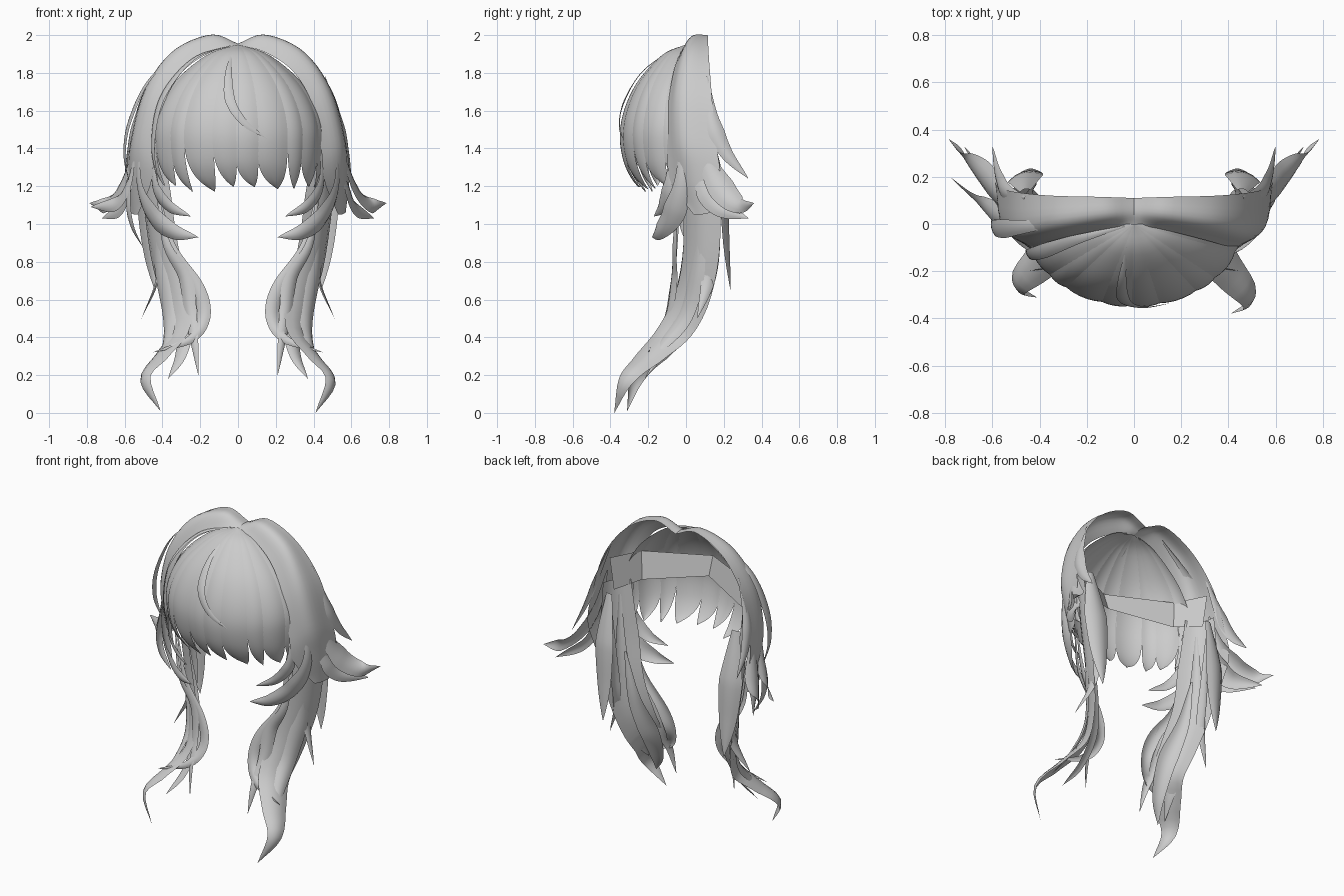
import bpy, math, random
from mathutils import Vector

random.seed(7)
if "Cube" in bpy.data.objects:
    bpy.data.objects.remove(bpy.data.objects["Cube"])

hair = bpy.data.materials.new("light_grey_hair")
hair.use_nodes = True
GREY = (.6, .6, .6, 1)
hair.diffuse_color = GREY
hair.node_tree.nodes["Principled BSDF"].inputs["Base Color"].default_value = GREY


def spline(points, t):
    """Smooth curve through the points, t from 0 to 1."""
    last = len(points) - 1
    f = min(max(t, 0), 1) * last
    i = min(int(f), last - 1)
    f -= i
    b, c = Vector(points[i]), Vector(points[i + 1])
    a = Vector(points[i - 1]) if i > 0 else b * 2 - c
    d = Vector(points[i + 2]) if i + 2 <= last else c * 2 - b
    return b + (c - a) * f / 2 + (a * 2 - b * 5 + c * 4 - d) * f * f / 2 \
        + (b * 3 - a - c * 3 + d) * f ** 3 / 2


def sheet(name, grids, smooth=True):
    """One object from one or more grids of points."""
    verts, faces = [], []
    for rows in grids:
        base, n = len(verts), len(rows[0])
        for row in rows:
            verts.extend(row)
        for i in range(len(rows) - 1):
            for j in range(n - 1):
                k = base + i * n + j
                faces.append((k, k + 1, k + n + 1, k + n))
    mesh = bpy.data.meshes.new(name)
    mesh.from_pydata(verts, [], faces)
    mesh.materials.append(hair)
    mesh.polygons.foreach_set("use_smooth", [smooth] * len(faces))
    obj = bpy.data.objects.new(name, mesh)
    bpy.context.collection.objects.link(obj)


def lock(name, points, width, normal=None, root=.1, bulge=.35):
    """A curved, tapering ribbon of hair along a path."""
    rows, steps = [], 28
    for i in range(steps + 1):
        t = i / steps
        p = spline(points, t)
        tangent = (spline(points, t + .01) - spline(points, t - .01)).normalized()
        out = Vector(normal) if normal else p - Vector((0, .1, min(p.z, 1.4)))
        across = tangent.cross(out).normalized()
        out = across.cross(tangent)
        w = width * min(1, root + t * 2) * max(.004, 1 - t ** 3)
        rows.append([p + across * w * v + out * w * bulge * (1 - v * v)
                     for v in (-1, -.6, -.2, .2, .6, 1)])
    sheet(name, [rows])


def pair(name, points, width, normal=None, root=.1, bulge=.35):
    """The same lock on the left and on the right."""
    for side, s in (("left", 1), ("right", -1)):
        flipped = [(s * x, y, z) for x, y, z in points]
        n = (s * normal[0], normal[1], normal[2]) if normal else None
        lock(side + "_" + name, flipped, width, n, root, bulge)


# Fringe: a dome fanning out from the parting, ending in pointed locks
DOME = [(0, 1.95, 0), (.34, 1.9, 0), (.7, 1.77, 0), (.91, 1.63, 0),
        (1, 1.48, 0), (.95, 1.34, 0), (.82, 1.24, 0), (.64, 1.17, 0)]


def dome(u, t, lift):
    r, z, _ = spline(DOME, t)
    rx = r if t < .57 else 1 - (1 - r) * .4
    a = math.radians(88) * u
    return Vector(((.455 * rx + lift) * math.sin(a),
                   -(.345 * r + lift) * math.cos(a), z))


count = 10
cuts = [-1 + 2 * (k + random.uniform(-.25, .25) * (0 < k < count)) / count
        for k in range(count + 1)]
fringe = []
for lo, hi in zip(cuts, cuts[1:]):
    mid, half = (lo + hi) / 2, (hi - lo) / 2
    length = random.uniform(.92, 1)
    split = random.uniform(.55, .72)
    sway = random.uniform(.06, .12)
    rows = []
    for i in range(31):
        t = length * i / 30
        cut = max(0, (t - split) / (length - split))
        w = half * (1.03 - 1.02 * cut ** 2.6)
        rows.append([dome(mid + sway * cut ** 2 + w * v, t,
                          .007 * (1 - v * v) * min(1, t * 2))
                     for v in (1, .6, .2, -.2, -.6, -1)])
    fringe.append(rows)
sheet("fringe", fringe)
lock("fringe_loose_strand", [(-.03, -.1, 1.91), (-.05, -.235, 1.8), (-.04, -.325, 1.65),
                             (.04, -.352, 1.53), (.16, -.335, 1.45)],
     .03, (0, -1, .2), bulge=.2)

# Low-poly band lining the inside of the fringe, sloping inward
BAND = [(.5, .1, 1.45), (.4, -.09, 1.48), (0, -.28, 1.54), (-.4, -.09, 1.48), (-.5, .1, 1.45)]
sheet("inner_band", [[[(x * .97, y, 1.66) for x, y, z in BAND],
                      [(x * .93, y * .85, z) for x, y, z in BAND]]], smooth=False)

# Side arches: wide swept sections from the parting, narrowing below the ears
FRONT = [(0, 0, 1.94), (.13, -.025, 1.915), (.29, -.065, 1.81), (.4, -.095, 1.62),
         (.44, -.1, 1.4), (.46, -.08, 1.22), (.53, .04, 1.05)]
CREST = [(0, .05, 1.955), (.14, .03, 1.995), (.34, .0, 1.91), (.48, -.03, 1.71),
         (.55, -.02, 1.45), (.56, .03, 1.25), (.55, .08, 1.05)]
BACK = [(0, .11, 1.95), (.15, .115, 2), (.35, .12, 1.9), (.5, .135, 1.7),
        (.57, .155, 1.45), (.59, .18, 1.25), (.57, .13, 1.06)]
for side, s in (("left", 1), ("right", -1)):
    rows = []
    for i in range(33):
        a, b, c = (spline(curve, i / 32) for curve in (FRONT, CREST, BACK))
        row = [spline([a, b, c], j / 10) for j in range(11)]
        for p in row:
            p.x *= s
        rows.append(row[::-s])
    sheet(side + "_side_arch", [rows])

# Loose strands lying over the right arch
lock("right_front_strand", [(-.04, -.01, 1.945), (-.24, -.065, 1.87), (-.4, -.12, 1.67),
                            (-.45, -.13, 1.42), (-.42, -.12, 1.2)], .035, bulge=.2)
lock("right_loose_strand", [(-.2, .02, 1.97), (-.45, -.01, 1.785), (-.57, -.02, 1.55),
                            (-.6, -.01, 1.36), (-.57, .02, 1.2)], .045, bulge=.2)

# Flicks turning outward and back at ear height
pair("upper_flick", [(.53, .06, 1.55), (.565, .12, 1.32), (.62, .2, 1.17),
                     (.7, .28, 1.1), (.785, .36, 1.11)], .08)
pair("lower_flick", [(.52, .06, 1.45), (.56, .1, 1.22), (.61, .18, 1.09),
                     (.72, .33, 1.03)], .075)
pair("back_flick", [(.46, .11, 1.78), (.54, .14, 1.55), (.575, .21, 1.38),
                    (.6, .33, 1.24)], .05)
lock("right_wide_flick", [(-.54, .0, 1.42), (-.57, .03, 1.22), (-.64, .09, 1.11),
                          (-.78, .2, 1.09)], .065)
lock("right_hanging_flick", [(-.54, .03, 1.4), (-.575, .01, 1.15), (-.56, .0, 1),
                             (-.5, .02, .87)], .05)

# Flicks curling forward under the cheeks
pair("cheek_flick", [(.52, -.02, 1.5), (.52, -.02, 1.22), (.45, -.07, 1.05),
                     (.34, -.14, .96), (.21, -.18, .93)], .075)
pair("short_cheek_flick", [(.44, -.07, 1.45), (.44, -.08, 1.22), (.37, -.12, 1.1),
                           (.25, -.17, 1.04)], .05)

# Long tails: a broad lock on each side, the left one reaching further forward
TAIL = [(.46, .06, 1.5), (.43, .08, 1.15), (.39, .08, .85), (.33, .03, .6),
        (.31, -.07, .42), (.4, -.2, .29), (.49, -.32, .17), (.41, -.38, .0)]
lock("left_main_tail", TAIL, .125, (.8, -.6, .1), .7)
lock("right_main_tail", [(-x, y * (.82 if y < 0 else 1), z + .01) for x, y, z in TAIL],
     .125, (-.8, -.6, .1), .7)

# Thinner strands around the tails
pair("tail_outer_layer", [(.46, .03, 1.4), (.43, .06, 1.05), (.4, .06, .78),
                          (.36, .0, .52), (.38, -.12, .36), (.44, -.24, .24)],
     .07, (.7, -.7, 0))
pair("tail_back_lock", [(.46, .14, 1.45), (.46, .19, 1.15), (.45, .21, .88),
                        (.44, .235, .65)], .08, (.2, 1, 0), .3)
pair("tail_side_strand", [(.46, .12, 1.35), (.43, .13, .98), (.42, .12, .72),
                          (.51, .06, .5)], .055)
pair("tail_tip_strand", [(.4, .06, 1.05), (.34, .05, .75), (.28, -.03, .5),
                         (.3, -.13, .31), (.37, -.22, .18)], .065, (.5, -.8, 0))
pair("tail_inner_strand", [(.42, -.03, 1.15), (.35, -.05, .88), (.22, -.07, .67),
                           (.18, -.1, .51), (.25, -.16, .39), (.45, -.2, .32)],
     .045, (.2, -1, 0))
pair("tail_front_strand", [(.43, -.04, 1.2), (.38, -.06, .9), (.28, -.06, .72),
                           (.25, -.09, .52), (.23, -.16, .37), (.21, -.2, .2)],
     .045, (.4, -.9, 0))
